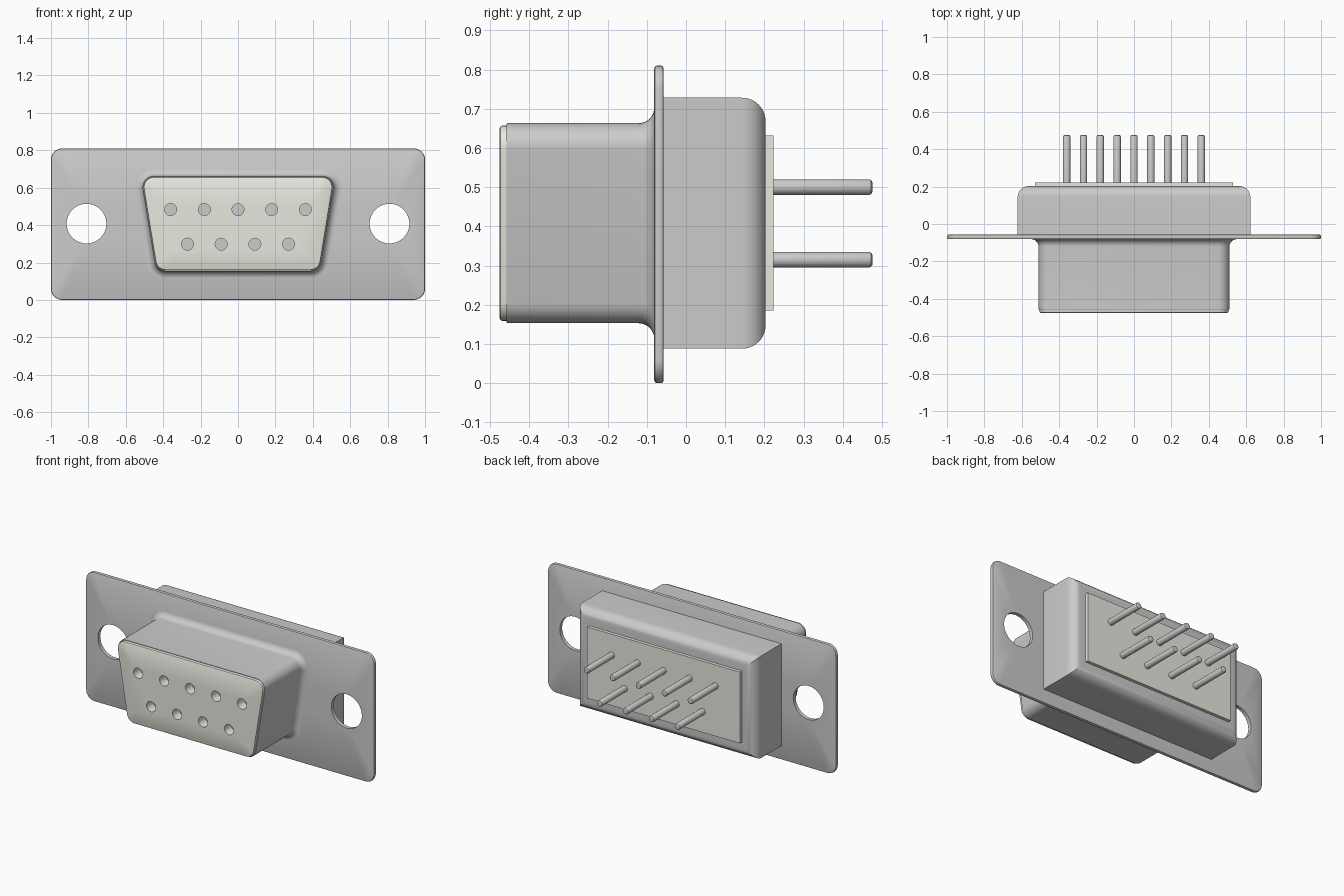
import bpy, bmesh
from math import sin, cos, pi, atan2, radians
from mathutils import Vector

if "Cube" in bpy.data.objects:
    bpy.data.objects.remove(bpy.data.objects["Cube"])


def rounded(corners, r, off=0.0, seg=8):
    """Counter-clockwise convex polygon in x,z with corners rounded by r, then offset outward."""
    pts, n = [], len(corners)
    for i in range(n):
        p = Vector(corners[i])
        a = (p - Vector(corners[i - 1])).normalized()
        b = (Vector(corners[(i + 1) % n]) - p).normalized()
        na, nb = Vector((a.y, -a.x)), Vector((b.y, -b.x))
        centre = p - (na + nb) * (r / (1 + na.dot(nb)))
        start = atan2(na.y, na.x)
        sweep = (atan2(nb.y, nb.x) - start) % (2 * pi)
        for k in range(seg + 1):
            t = start + sweep * k / seg
            pts.append((centre.x + cos(t) * (r + off), centre.y + sin(t) * (r + off)))
    return pts


def circle(cx, cz, r, n=32):
    return [(cx + r * cos(2 * pi * k / n), cz + r * sin(2 * pi * k / n)) for k in range(n)]


def rect(hx, z0, z1, inset=0.0):
    hx, z0, z1 = hx - inset, z0 + inset, z1 - inset
    return [(-hx, z0), (hx, z0), (hx, z1), (-hx, z1)]


def solid(name, tubes, material=None):
    """Each tube is a list of (y, outline) sections; the end loops are filled, inner tubes become holes."""
    bm = bmesh.new()
    ends = [[], []]
    for tube in tubes:
        rings = [[bm.verts.new((x, y, z)) for x, z in outline] for y, outline in tube]
        n = len(rings[0])
        for a, b in zip(rings, rings[1:]):
            for i in range(n):
                j = (i + 1) % n
                bm.faces.new((a[i], a[j], b[j], b[i]))
        for store, ring in zip(ends, (rings[0], rings[-1])):
            store += [bm.edges.get((ring[i], ring[(i + 1) % n])) for i in range(n)]
    for edges in ends:
        bmesh.ops.triangle_fill(bm, use_beauty=True, use_dissolve=False, edges=edges)
    bmesh.ops.recalc_face_normals(bm, faces=bm.faces)
    mesh = bpy.data.meshes.new(name)
    bm.to_mesh(mesh)
    bm.free()
    obj = bpy.data.objects.new(name, mesh)
    bpy.context.collection.objects.link(obj)
    if material:
        mesh.materials.append(material)
    bpy.ops.object.select_all(action='DESELECT')
    obj.select_set(True)
    bpy.context.view_layer.objects.active = obj
    bpy.ops.object.shade_smooth_by_angle(angle=radians(30))
    return obj


cream = bpy.data.materials.new("cream_plastic")
cream.diffuse_color = (0.82, 0.81, 0.74, 1)
cream.use_nodes = True
cream.node_tree.nodes["Principled BSDF"].inputs["Base Color"].default_value = cream.diffuse_color

TOP_ROW = [-0.36, -0.18, 0, 0.18, 0.36]
LOW_ROW = [-0.27, -0.09, 0.09, 0.27]

# Mounting flange with two screw holes and softly rounded edges
Y0, Y1, R = -0.081, -0.057, 0.007
edge = [(Y0, R), (Y0 + 0.3 * R, 0.3 * R), (Y0 + R, 0),
        (Y1 - R, 0), (Y1 - 0.3 * R, 0.3 * R), (Y1, R)]
plate = rect(1.0, 0.0, 0.81)
solid("mounting_flange",
      [[(y, rounded(plate, 0.06, -d)) for y, d in edge]] +
      [[(Y0, circle(x, 0.408, 0.106, 48)), (Y1, circle(x, 0.408, 0.106, 48))]
       for x in (-0.81, 0.81)])

# D-shaped front shell: flared base, thin lip, recess holding the socket insulator
D = [(-0.438, 0.153), (0.438, 0.153), (0.521, 0.663), (-0.521, 0.663)]
FLOOR = -0.41
sections = [(-0.07, 0.04)]
sections += [(-0.121 + 0.04 * sin(t), 0.04 * (1 - cos(t)))
             for t in (pi / 2 * k / 8 for k in range(8, -1, -1))]
sections += [(-0.455, 0), (-0.458, -0.002), (-0.458, -0.006), (FLOOR, -0.006)]
solid("front_shell", [[(y, rounded(D, 0.06, d)) for y, d in sections]])

# Socket insulator with nine contact holes
holes = [(x, 0.483) for x in TOP_ROW] + [(x, 0.298) for x in LOW_ROW]
body = [(FLOOR, -0.006), (-0.469, -0.006), (-0.473, -0.008), (-0.475, -0.012)]
solid("socket_insulator",
      [[(y, rounded(D, 0.06, d)) for y, d in body]] +
      [[(FLOOR, circle(x, z, 0.032)), (-0.475, circle(x, z, 0.032))] for x, z in holes],
      cream)

# Rear shell: box with a rounded back edge
back = [(-0.06, 0)] + [(0.143 + 0.06 * sin(t), 0.06 * (1 - cos(t)))
                       for t in (pi / 2 * k / 10 for k in range(11))]
solid("rear_shell", [[(y, rect(0.622, 0.088, 0.728, d)) for y, d in back]])

# Rear insulator plate
solid("rear_insulator", [[(y, rect(0.53, 0.185, 0.632)) for y in (0.195, 0.223)]], cream)

# Solder pins with eased tips
pin = [(0.21, 0.02), (0.467, 0.02), (0.472, 0.018), (0.475, 0.013)]
for row, xs, z in (("upper", TOP_ROW, 0.5), ("lower", LOW_ROW, 0.315)):
    for i, x in enumerate(xs):
        solid(f"{row}_pin_{i + 1}", [[(y, circle(x, z, r, 24)) for y, r in pin]])
